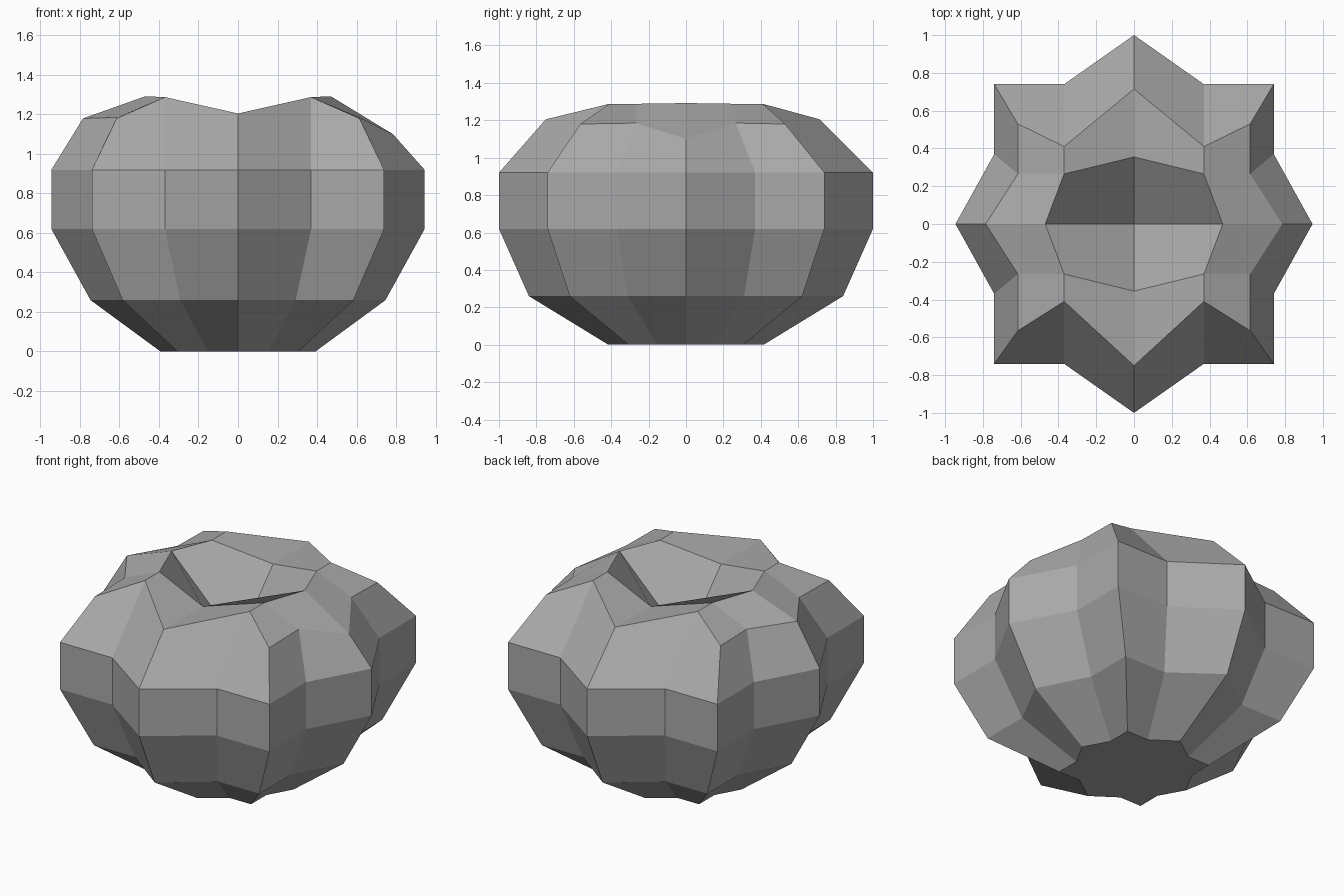
import bpy, bmesh

cube = bpy.data.objects.get("Cube")
if cube:
    bpy.data.objects.remove(cube, do_unlink=True)

skin = bpy.data.materials.new("plain_grey")
skin.use_nodes = True
grey = (0.4, 0.4, 0.4, 1)
skin.diffuse_color = grey
skin.node_tree.nodes["Principled BSDF"].inputs["Base Color"].default_value = grey


def full_ring(quarter):
    """Mirror a quarter (from +y round to +x) into a whole closed ring."""
    half = quarter + [(x, -y, z) for x, y, z in quarter[-2::-1]]
    return half + [(-x, y, z) for x, y, z in half[-2:0:-1]]


bm = bmesh.new()


def add_ring(points):
    return [bm.verts.new(p) for p in points]


def bridge(lower, upper):
    n = len(lower)
    for i in range(n):
        j = (i + 1) % n
        bm.faces.new((lower[i], lower[j], upper[j], upper[i]))


# Lobed body: one star outline scaled at each height
outline = [(0, 1), (0.37, 0.74), (0.74, 0.74), (0.74, 0.37), (0.945, 0)]
levels = [(0, 0.415, 0.415), (0.26, 0.79, 0.84), (0.62, 1, 1), (0.92, 1, 1)]
rings = [add_ring(full_ring([(x * sx, y * sy, z) for x, y in outline]))
         for z, sx, sy in levels]

# Shoulder: slightly fuller at the front, right-hand lobe sits lower
shoulder = add_ring(full_ring([(0, 0.715, 1.205), (0.37, 0.41, 1.288),
                               (0.615, 0.53, 1.18), (0.615, 0.265, 1.185),
                               (0.785, 0, 1.18)]))
for v in shoulder:
    if v.co.y < -0.5:
        v.co.y -= 0.035
    if v.co.x > 0.7:
        v.co.z = 1.10
rings.append(shoulder)

for lower, upper in zip(rings, rings[1:]):
    bridge(lower, upper)
bm.faces.new(rings[0])

# Crown: rim around the stem hollow
rim = add_ring(full_ring([(0, 0.355, 1.2), (0.37, 0.265, 1.288), (0.47, 0, 1.292)]))
for k in range(4):
    s, r = 4 * k, 2 * k
    a, b, c, d, e = [shoulder[(s + i) % 16] for i in range(5)]
    p, q, t = [rim[(r + i) % 8] for i in range(3)]
    if k % 2 == 0:
        panels = [(a, b, q, p), (b, c, d, q), (d, e, t, q)]
    else:
        panels = [(a, b, q, p), (b, c, d, q), (d, e, t, q)]
    for panel in panels:
        bm.faces.new(panel)

# Stem hollow: four panels meeting at the bottom of the dimple
pit = bm.verts.new((0, 0, 0.83))
for r in range(0, 8, 2):
    bm.faces.new((rim[r], rim[r + 1], rim[(r + 2) % 8], pit))

bmesh.ops.recalc_face_normals(bm, faces=bm.faces)
mesh = bpy.data.meshes.new("lobed_gourd")
bm.to_mesh(mesh)
bm.free()
mesh.materials.append(skin)
body = bpy.data.objects.new("lobed_gourd", mesh)
bpy.context.collection.objects.link(body)
